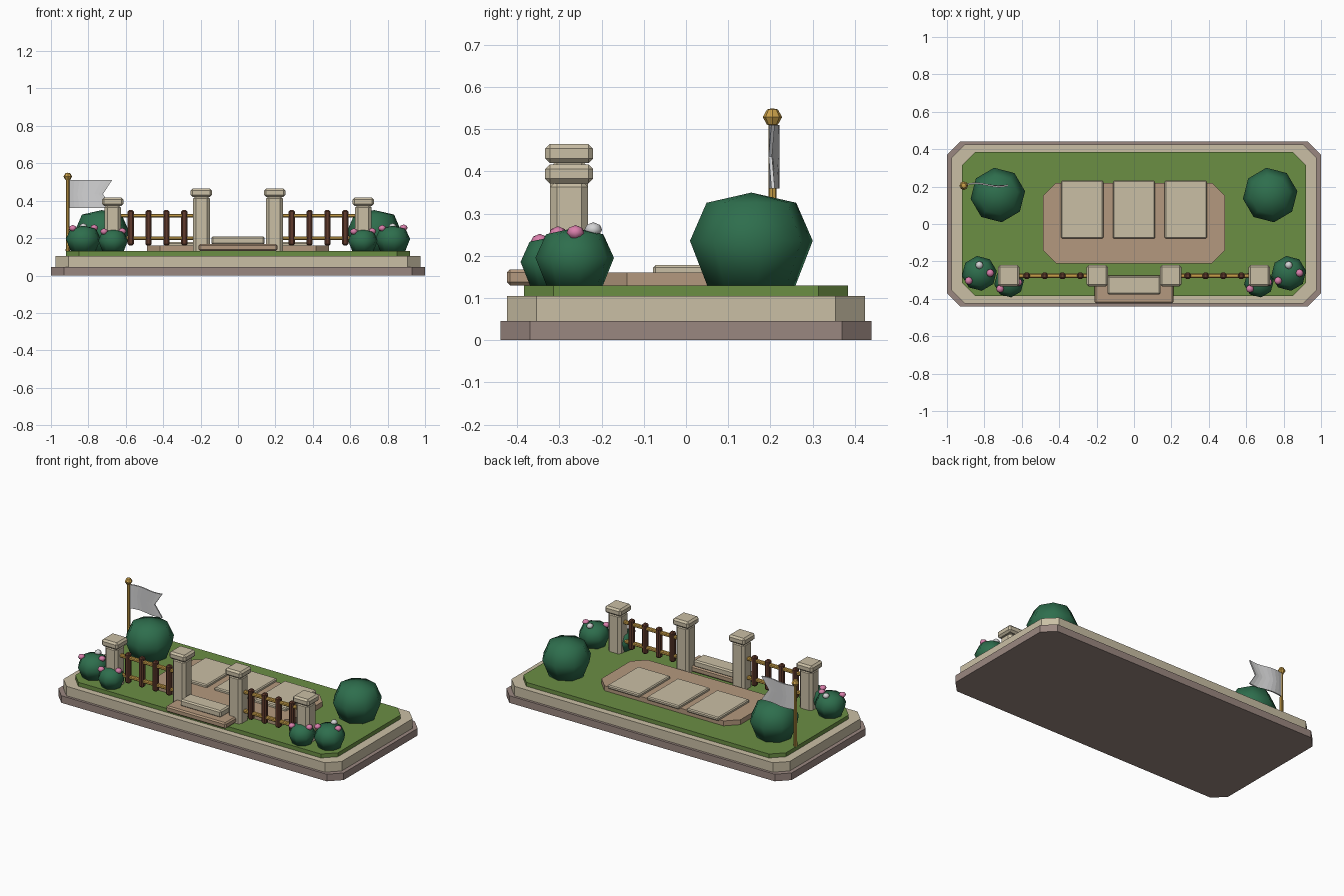
import bpy, bmesh, math
from mathutils import Vector

cube = bpy.data.objects.get("Cube")
if cube:
    bpy.data.objects.remove(cube, do_unlink=True)


def material(name, code):
    lin = []
    for i in (0, 2, 4):
        c = int(code[i:i + 2], 16) / 255
        lin.append(c / 12.92 if c < 0.04 else ((c + 0.055) / 1.055) ** 2.4)
    m = bpy.data.materials.new(name)
    m.use_nodes = True
    m.diffuse_color = (*lin, 1)
    m.node_tree.nodes["Principled BSDF"].inputs["Base Color"].default_value = (*lin, 1)
    return m


PLINTH = material("mauve plinth", "9A8780")
STONE = material("pale stone", "CABFA5")
GRASS = material("grass green", "6B8E44")
EARTH = material("tan earth", "B4997E")
LEAF = material("leaf green", "2E6E4D")
WOOD = material("dark wood", "603A2C")
GOLD = material("gold", "CBA14A")
PINK = material("petal pink", "D97FAB")
WHITE = material("cloth white", "D2D2D3")


def finish(bm, name, mat, smooth=False):
    bmesh.ops.recalc_face_normals(bm, faces=bm.faces)
    for f in bm.faces:
        f.smooth = smooth
    me = bpy.data.meshes.new(name)
    bm.to_mesh(me)
    bm.free()
    me.materials.append(mat)
    ob = bpy.data.objects.new(name, me)
    bpy.context.collection.objects.link(ob)
    return ob


def prism(bm, outline, offset):
    face = bm.faces.new([bm.verts.new(p) for p in outline])
    new = bmesh.ops.extrude_face_region(bm, geom=[face])["geom"]
    verts = [g for g in new if isinstance(g, bmesh.types.BMVert)]
    bmesh.ops.translate(bm, vec=offset, verts=verts)


def slab(name, mat, hx, y0, y1, z0, z1, cut):
    """Rectangular slab with clipped corners."""
    bm = bmesh.new()
    pts = [(hx - cut, y0), (hx, y0 + cut), (hx, y1 - cut), (hx - cut, y1)]
    pts += [(-x, y) for x, y in reversed(pts)]
    prism(bm, [(x, y, z0) for x, y in pts], (0, 0, z1 - z0))
    return finish(bm, name, mat)


def block(name, mat, x, y, z0, z1, sx, sy, bevel):
    """Box with bevelled edges."""
    bm = bmesh.new()
    bmesh.ops.create_cube(bm, size=1)
    bmesh.ops.scale(bm, vec=(sx, sy, z1 - z0), verts=bm.verts)
    bmesh.ops.translate(bm, vec=(x, y, (z0 + z1) / 2), verts=bm.verts)
    bmesh.ops.bevel(bm, geom=bm.edges[:], offset=bevel, segments=1,
                    affect='EDGES', profile=0.5)
    return finish(bm, name, mat)


def lathe(name, mat, centre, profile, sides, turn=0, smooth=False):
    """Solid of revolution; a zero radius makes a point."""
    bm = bmesh.new()
    rings = []
    for r, z in profile:
        count = sides if r > 0 else 1
        ring = []
        for i in range(count):
            a = turn + math.tau * i / sides
            ring.append(bm.verts.new((centre[0] + r * math.cos(a),
                                      centre[1] + r * math.sin(a), centre[2] + z)))
        rings.append(ring)
    for a, b in zip(rings, rings[1:]):
        for i in range(sides):
            j = (i + 1) % sides
            quad = [a[i % len(a)], a[j % len(a)], b[j % len(b)], b[i % len(b)]]
            bm.faces.new(list(dict.fromkeys(quad)))
    for ring in (rings[0], rings[-1]):
        if len(ring) > 1:
            bm.faces.new(ring)
    return finish(bm, name, mat, smooth)


def bush(name, x, y, radius, height):
    shape = [(0, 1), (0.73, 0.89), (1, 0.48), (0.72, 0)]
    lathe(name, LEAF, (x, y, GROUND), [(r * radius, z * height) for r, z in shape],
          8, math.radians(8), True)


def blossom(name, mat, x, y, z):
    lathe(name, mat, (x, y, z), [(0, 0.018), (0.016, 0.011), (0.021, 0),
                                 (0.014, -0.012), (0, -0.016)], 8, 0, True)


GROUND = 0.13
FENCE_Y = -0.277

# Stepped base and lawn
slab("plinth", PLINTH, 1.0, -0.44, 0.44, 0, 0.045, 0.07)
slab("stone_tier", STONE, 0.975, -0.424, 0.424, 0.045, 0.105, 0.07)
slab("lawn", GRASS, 0.92, -0.384, 0.384, 0.105, GROUND, 0.07)

# Earth bed with paving, and entrance steps
slab("earth_bed", EARTH, 0.487, -0.21, 0.22, GROUND, 0.161, 0.07)
for i in (-1, 0, 1):
    block(f"paving_{i + 2}", STONE, 0.277 * i, 0.077, 0.155, 0.178, 0.226, 0.31, 0.006)
block("lower_step", EARTH, 0, -0.35, GROUND, 0.168, 0.42, 0.15, 0.008)
block("upper_step", STONE, 0, -0.327, 0.165, 0.208, 0.285, 0.1, 0.008)

for side, s in (("left", 1), ("right", -1)):
    # Gate and end posts
    for kind, x, top in (("gate", 0.196, 0.465), ("end", 0.67, 0.417)):
        block(f"{side}_{kind}_post", STONE, s * x, FENCE_Y, GROUND - 0.02, top - 0.038,
              0.09, 0.09, 0.016)
        block(f"{side}_{kind}_cap", STONE, s * x, FENCE_Y, top - 0.045, top,
              0.114, 0.114, 0.011)

    # Fence rails and pickets
    for level, z in (("lower", 0.2), ("upper", 0.32)):
        block(f"{side}_{level}_rail", GOLD, s * 0.433, FENCE_Y, z - 0.01, z + 0.01,
              0.42, 0.024, 0.005)
    for i in range(4):
        block(f"{side}_picket_{i + 1}", WOOD, s * (0.287 + 0.0955 * i), FENCE_Y,
              0.16, 0.35, 0.033, 0.034, 0.008)

    # Round shrub at the back and flowering bushes at the front
    bush(f"{side}_back_shrub", s * 0.728, 0.155, 0.147, 0.22)
    for kind, x, y, r, h in (("outer", 0.827, -0.264, 0.094, 0.136),
                             ("inner", 0.668, -0.313, 0.08, 0.116)):
        bush(f"{side}_{kind}_bush", s * x, y, r, h)
        for n, (mat, dx, dy, dz) in enumerate(((PINK, -0.6, -0.42, 0.9),
                                               (PINK, 0.62, 0.02, 0.92),
                                               (WHITE, 0.0, 0.47, 0.97))):
            blossom(f"{side}_{kind}_blossom_{n + 1}", mat, s * x + dx * r, y + dy * r,
                    GROUND + dz * h)

# Flagpole with finial
POLE = Vector((-0.91, 0.205, 0))
lathe("flagpole", GOLD, POLE, [(0.011, GROUND), (0.009, 0.52)], 8)
lathe("flagpole_finial", GOLD, POLE + Vector((0, 0, 0.529)),
      [(0, 0.021), (0.013, 0.018), (0.023, 0), (0.013, -0.018), (0, -0.021)], 8)

# Rippled swallowtail flag: a grid whose end is notched, then thickened
bm = bmesh.new()
COLS, LENGTH = 8, 0.23
rows = []
for z, reach in ((0.51, 1), (0.435, 0.79), (0.36, 1)):
    row = []
    for i in range(COLS + 1):
        t = i / COLS * reach
        row.append(bm.verts.new((POLE.x + 0.006 + LENGTH * t,
                                 POLE.y + 0.004 + 0.009 * math.sin(t * 6), z)))
    rows.append(row)
for a, b in zip(rows, rows[1:]):
    for i in range(COLS):
        bm.faces.new((a[i], b[i], b[i + 1], a[i + 1]))
flag = finish(bm, "flag", WHITE)
thick = flag.modifiers.new("thickness", 'SOLIDIFY')
thick.thickness = 0.008
thick.offset = 0
